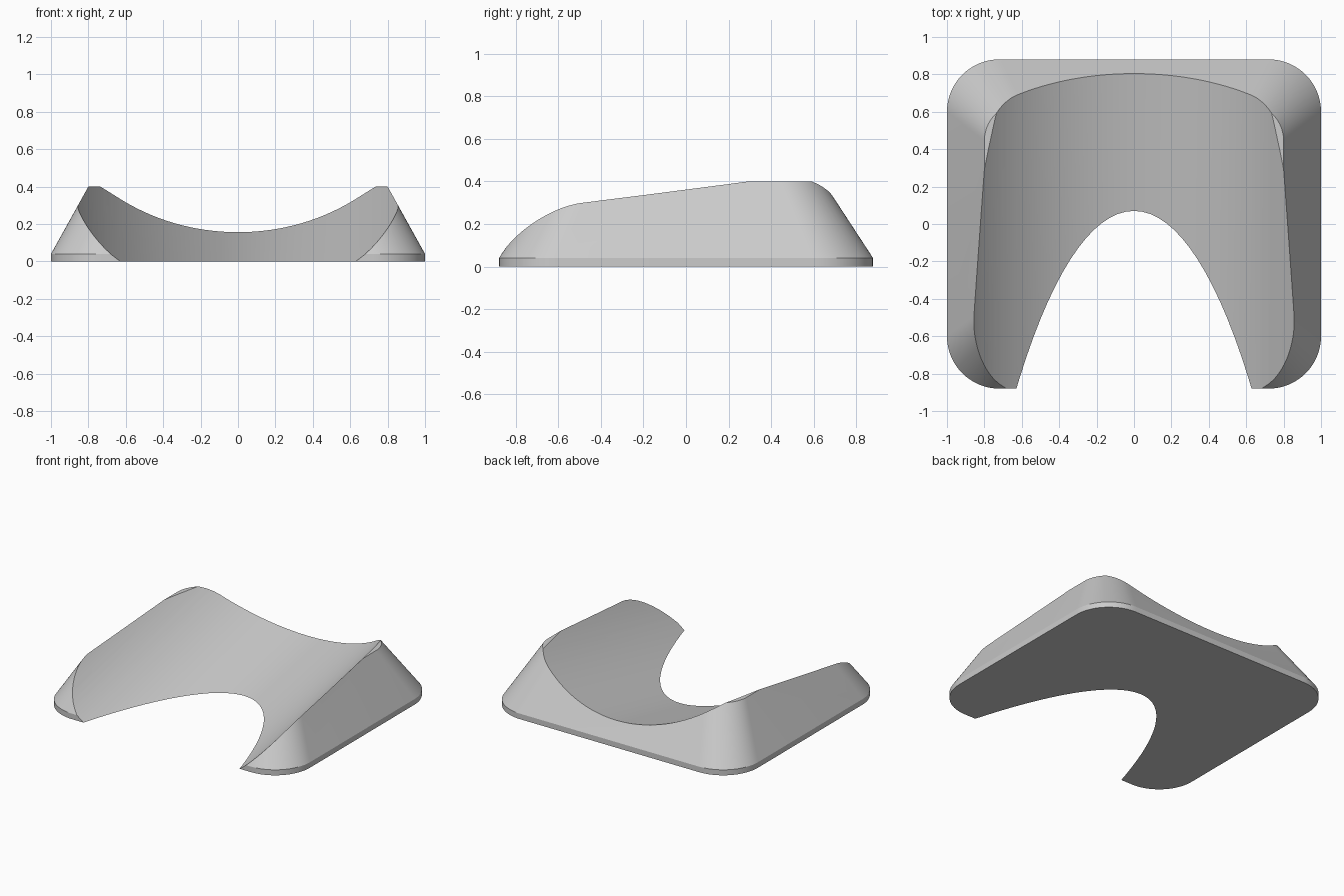
import bpy
import bmesh
from math import cos, sin, pi, radians
from mathutils import Vector

default = bpy.data.objects.get("Cube")
if default:
    bpy.data.objects.remove(default, do_unlink=True)

grey = bpy.data.materials.new("plain grey")
grey.use_nodes = True
grey.diffuse_color = (0.6, 0.6, 0.6, 1)
grey.node_tree.nodes["Principled BSDF"].inputs["Base Color"].default_value = (0.6, 0.6, 0.6, 1)


def rounded_loop(bm, half_x, half_y, radius, z, steps=20):
    """Ring of vertices around a rounded rectangle."""
    ring = []
    for q, (sx, sy) in enumerate([(1, 1), (-1, 1), (-1, -1), (1, -1)]):
        for i in range(steps + 1):
            a = (q + i / steps) * pi / 2
            ring.append(bm.verts.new((sx * (half_x - radius) + radius * cos(a),
                                      sy * (half_y - radius) + radius * sin(a), z)))
    return ring


# Tapered block with a short upright band at its foot
bm = bmesh.new()
rings = [rounded_loop(bm, 1, 0.88, 0.28, 0),
         rounded_loop(bm, 1, 0.88, 0.28, 0.04),
         rounded_loop(bm, 0.8, 0.645, 0.2, 0.4)]
for low, high in zip(rings, rings[1:]):
    for i in range(len(low)):
        j = (i + 1) % len(low)
        bm.faces.new((low[i], low[j], high[j], high[i]))
bm.faces.new(rings[0][::-1])
bm.faces.new(rings[-1])
mesh = bpy.data.meshes.new("cradle_block")
bm.to_mesh(mesh)
bm.free()
block = bpy.data.objects.new("cradle_block", mesh)
bpy.context.collection.objects.link(block)
mesh.materials.append(grey)

# Tilted cylinder that hollows out the cradle
tilt, radius = radians(12), 1.1
centre = Vector((0, 0.07, 0)) + radius * Vector((0, -sin(tilt), cos(tilt)))
bpy.ops.mesh.primitive_cylinder_add(vertices=160, radius=radius, depth=6, location=centre,
                                    rotation=(tilt - pi / 2, 0, 0))
cutter = bpy.context.object
cutter.name = "hollow_cutter"
cutter.hide_render = True
cutter.data.materials.append(grey)

bpy.ops.object.select_all(action='DESELECT')
block.select_set(True)
bpy.context.view_layer.objects.active = block
cut = block.modifiers.new("hollow", 'BOOLEAN')
cut.operation = 'DIFFERENCE'
cut.solver = 'EXACT'
cut.object = cutter
bpy.ops.object.modifier_apply(modifier=cut.name)
bpy.data.objects.remove(cutter, do_unlink=True)

# Smooth curves, crisp rims
bpy.ops.object.shade_smooth_by_angle(angle=radians(20))
